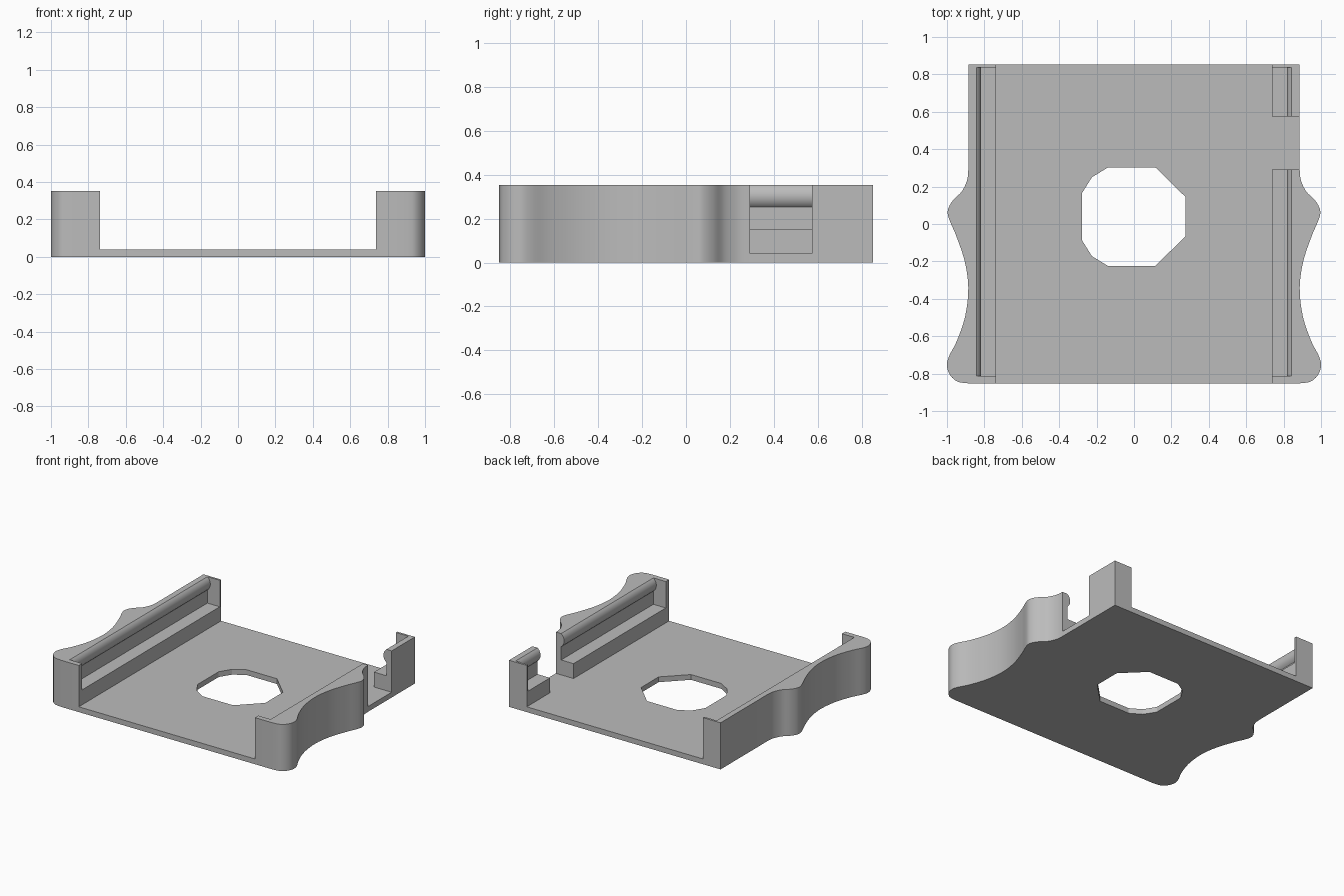
import bpy, bmesh, math
from mathutils import Vector

if "Cube" in bpy.data.objects:
    bpy.data.objects.remove(bpy.data.objects["Cube"], do_unlink=True)

HEIGHT, FLOOR, STEP = 0.353, 0.04, 0.153
RAIL_X, WALL_X = 0.738, 0.842
BACK, FRONT = 0.852, -0.852

grey = bpy.data.materials.new("plain grey")
grey.use_nodes = True
grey.diffuse_color = (0.5, 0.5, 0.5, 1)
grey.node_tree.nodes["Principled BSDF"].inputs["Base Color"].default_value = (0.5, 0.5, 0.5, 1)


def prism(name, outline, direction):
    """Extrude a closed outline of 3D points along a direction."""
    bm = bmesh.new()
    face = bm.faces.new([bm.verts.new(p) for p in outline])
    new = bmesh.ops.extrude_face_region(bm, geom=[face])["geom"]
    verts = [g for g in new if isinstance(g, bmesh.types.BMVert)]
    bmesh.ops.translate(bm, verts=verts, vec=Vector(direction))
    bmesh.ops.recalc_face_normals(bm, faces=bm.faces)
    mesh = bpy.data.meshes.new(name)
    bm.to_mesh(mesh)
    bm.free()
    mesh.materials.append(grey)
    obj = bpy.data.objects.new(name, mesh)
    bpy.context.collection.objects.link(obj)
    return obj


def box(name, x0, x1, y0, y1, z0, z1):
    base = [(x0, y0, z0), (x1, y0, z0), (x1, y1, z0), (x0, y1, z0)]
    return prism(name, base, (0, 0, z1 - z0))


def smooth_path(points, steps=5):
    """Pass a smooth curve through the given 2D points."""
    pts = [Vector(p) for p in points]
    pts = [pts[0]] + pts + [pts[-1]]
    path = []
    for a, b, c, d in zip(pts, pts[1:], pts[2:], pts[3:]):
        for i in range(steps):
            t = i / steps
            path.append(0.5 * (2 * b + (c - a) * t + (2 * a - 5 * b + 4 * c - d) * t**2
                               + (3 * b - a - 3 * c + d) * t**3))
    return path + [pts[-1]]


def carve(body, cutter):
    bpy.context.view_layer.objects.active = body
    mod = body.modifiers.new(cutter.name, 'BOOLEAN')
    mod.operation, mod.solver, mod.object = 'DIFFERENCE', 'EXACT', cutter
    bpy.ops.object.modifier_apply(modifier=mod.name)
    bpy.data.objects.remove(cutter, do_unlink=True)


# Body with wavy grip sides
side = smooth_path([(0.886, 0.29), (0.892, 0.235), (0.92, 0.175), (0.965, 0.13), (0.99, 0.09),
                    (0.996, 0.055), (0.982, 0.01), (0.948, -0.07), (0.905, -0.2), (0.886, -0.34),
                    (0.902, -0.49), (0.945, -0.62), (0.988, -0.705), (1.0, -0.755),
                    (0.985, -0.805), (0.945, -0.842), (0.885, FRONT)])
half = [Vector((0.886, BACK))] + side
outline = half + [Vector((-p.x, p.y)) for p in reversed(half)]
tray = prism("tray_with_side_rails", [(p.x, p.y, 0) for p in outline], (0, 0, HEIGHT))

# Open channel between the rails
carve(tray, box("channel_cutter", -RAIL_X, RAIL_X, -1.2, 1.2, FLOOR, 1))

# Stepped groove below a rounded retaining bead, closed by the end caps
bead_r, bead_h, mid = 0.0625, 0.05, HEIGHT - 0.05
swing = math.asin(bead_h / bead_r)
centre = WALL_X + bead_r * math.cos(swing)
bead = []
for i in range(13):
    a = swing * (i / 6 - 1)
    bead.append((centre - bead_r * math.cos(a), mid + bead_r * math.sin(a)))
profile = [(0.6, STEP), (WALL_X, STEP)] + bead + [(WALL_X, 0.5), (0.6, 0.5)]
for s in (-1, 1):
    carve(tray, prism("groove_cutter", [(s * x, -0.812, z) for x, z in profile], (0, 1.648, 0)))

# Gap in the left rail
carve(tray, box("gap_cutter", 0.6, 1.2, 0.292, 0.574, FLOOR, 1))

# Eight-sided opening in the floor, softened on one side
hole = [(-0.14, 0.302), (0.115, 0.302), (0.275, 0.145), (0.275, -0.065), (0.115, -0.224),
        (-0.14, -0.224), (-0.225, -0.172), (-0.278, -0.087), (-0.278, 0.165), (-0.225, 0.25)]
carve(tray, prism("opening_cutter", [(x, y, -0.2) for x, y in hole], (0, 0, 0.5)))

# Smooth curves, crisp edges
bpy.ops.object.select_all(action='DESELECT')
tray.select_set(True)
bpy.context.view_layer.objects.active = tray
bpy.ops.object.shade_smooth_by_angle(angle=math.radians(25))
